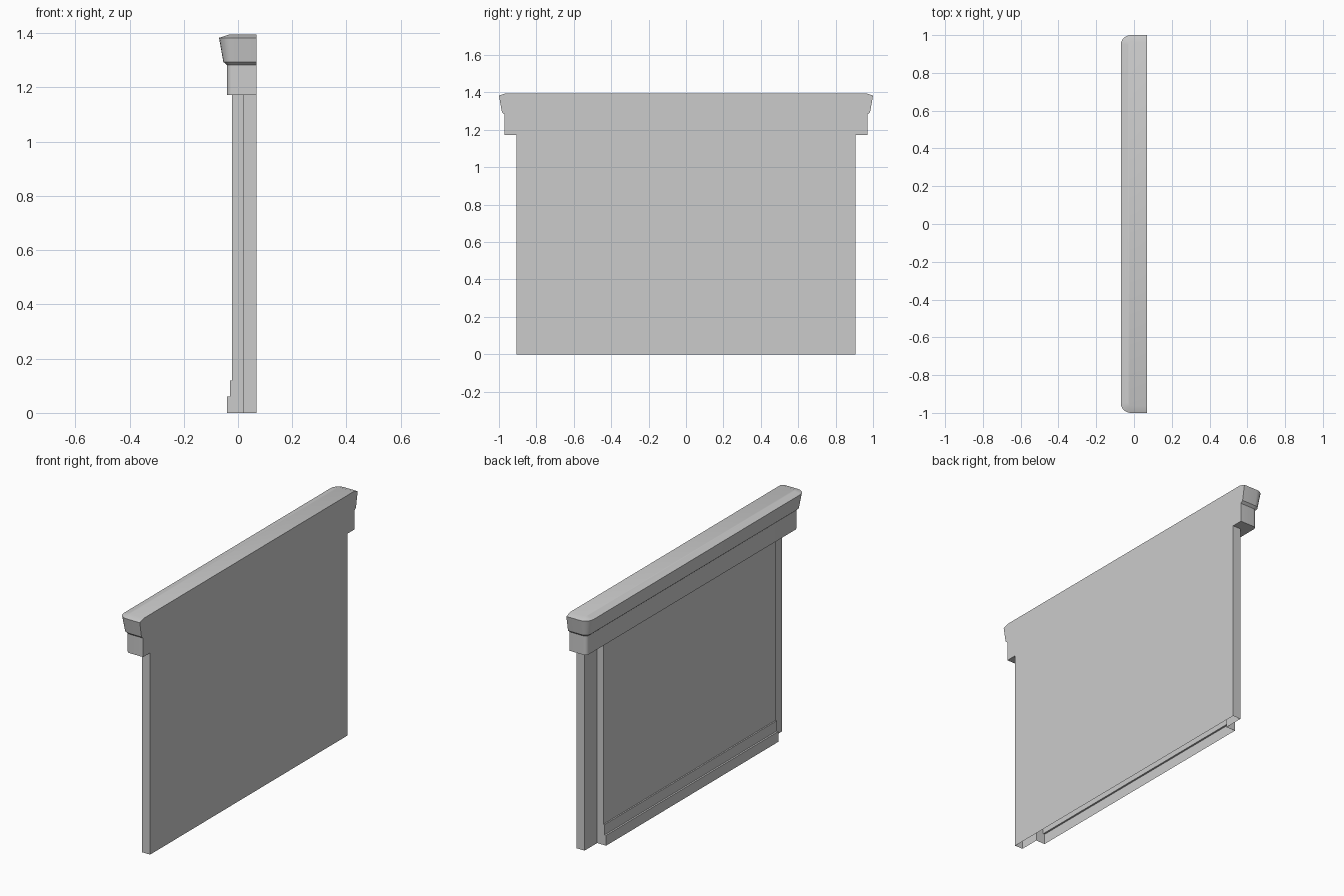
import bpy, bmesh
from math import sin, cos, pi

if "Cube" in bpy.data.objects:
    bpy.data.objects.remove(bpy.data.objects["Cube"])

BACK, STEP = 0.069, 0.018      # rear plane and front of the thin wall slab
WALL_Y, PANEL_Y = 0.905, 0.79  # half widths
HEAD_Z = 1.172                 # underside of the head moulding


def make(name, faces, smooth=False):
    """Build an object from lists of corner points, welding shared corners."""
    bm = bmesh.new()
    for pts in faces:
        bm.faces.new([bm.verts.new(p) for p in pts])
    bmesh.ops.remove_doubles(bm, verts=bm.verts, dist=1e-5)
    bmesh.ops.recalc_face_normals(bm, faces=bm.faces)
    me = bpy.data.meshes.new(name)
    bm.to_mesh(me)
    bm.free()
    ob = bpy.data.objects.new(name, me)
    bpy.context.collection.objects.link(ob)
    if smooth:
        bpy.ops.object.select_all(action='DESELECT')
        ob.select_set(True)
        bpy.context.view_layer.objects.active = ob
        bpy.ops.object.shade_smooth_by_angle(angle=0.5)
    return ob


def strip(a, b):
    """Quads joining two point rows."""
    return [[a[i], a[i + 1], b[i + 1], b[i]] for i in range(len(a) - 1)]


# wall slab: back sheet, ends and side margins, open underneath
plan = [(STEP, PANEL_Y), (STEP, WALL_Y), (BACK, WALL_Y),
        (BACK, -WALL_Y), (STEP, -WALL_Y), (STEP, -PANEL_Y)]
make("wall_slab", strip([(x, y, 0) for x, y in plan],
                        [(x, y, HEAD_Z) for x, y in plan]))

# raised front panel with a two-step skirting, open underneath
prof = [(-0.04, 0), (-0.04, 0.06), (-0.03, 0.06), (-0.03, 0.12),
        (-0.022, 0.12), (-0.022, HEAD_Z)]
faces = strip([(x, PANEL_Y, z) for x, z in prof],
              [(x, -PANEL_Y, z) for x, z in prof])
for s in (1, -1):
    faces.append([(x, s * PANEL_Y, z) for x, z in
                  prof + [(STEP, HEAD_Z), (STEP, 0)]])
make("front_panel", faces)


# head moulding: frieze and cornice, rounded at the two front corners
def ring(off, z, seg=5):
    fx, hy, r = -0.04 - off, 0.97 + off, 0.022 + off
    half = [(BACK, hy)]
    for i in range(seg + 1):
        a = pi / 2 * i / seg
        half.append((fx + r - r * sin(a), hy - r + r * cos(a)))
    pts = half + [(x, -y) for x, y in reversed(half)]
    return [(x, y, z) for x, y in pts]


levels = [(0, HEAD_Z), (0, 1.282), (0.014, 1.294), (0.03, 1.383), (-0.007, 1.395)]
rings = [ring(*l) for l in levels]
faces = [rings[0], rings[-1]]
for lo, hi in zip(rings, rings[1:]):
    faces += strip(lo + lo[:1], hi + hi[:1])
make("head_moulding", faces, smooth=True)
